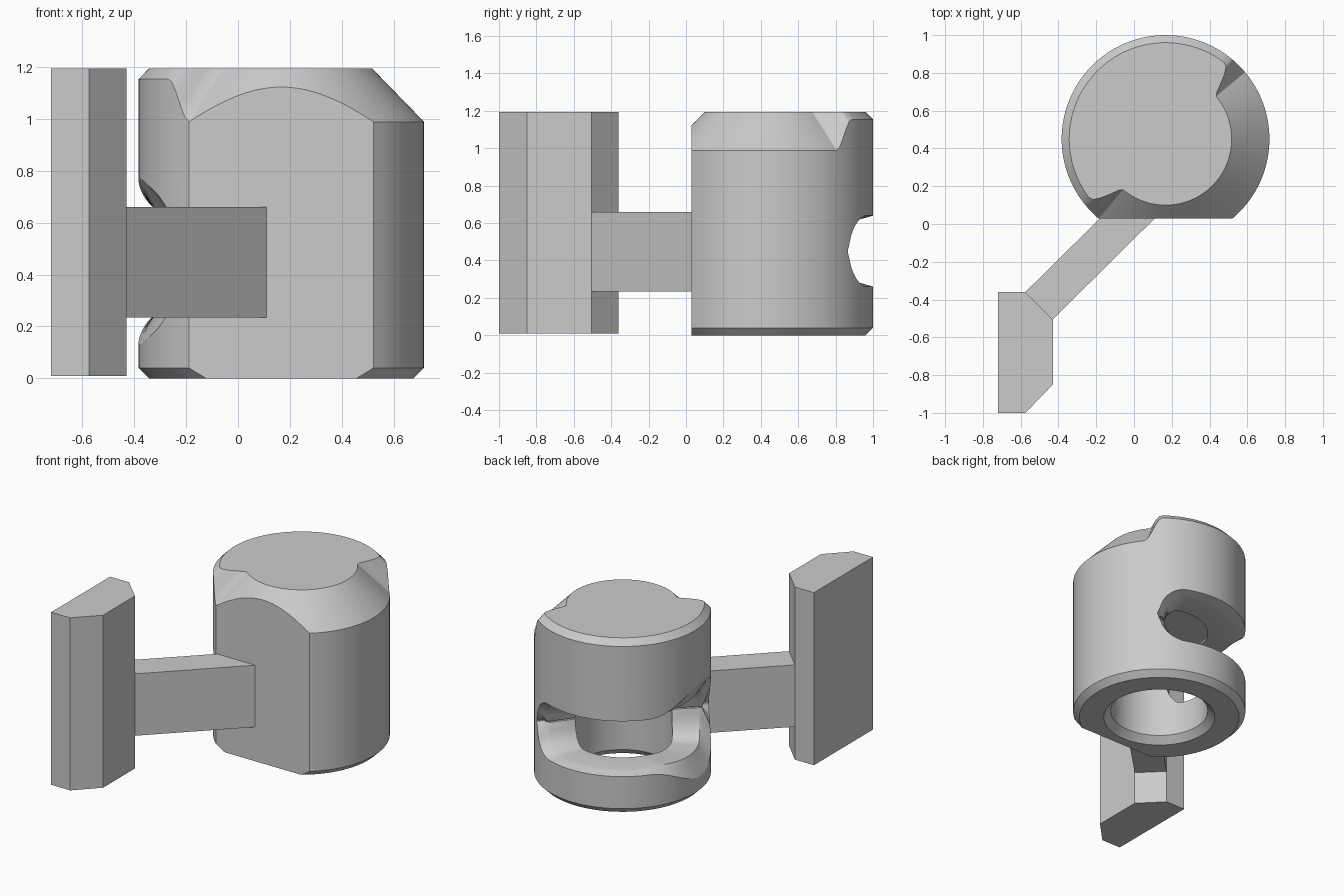
import bpy
import bmesh
from math import sin, cos, radians, sqrt, pi

cube = bpy.data.objects.get("Cube")
if cube:
    bpy.data.objects.remove(cube, do_unlink=True)

CX, CY, R, H = 0.167, 0.45, 0.55, 1.195   # body centre, radius, height
SLOT_Z = 0.45                             # mid height of the side window

grey = bpy.data.materials.new("plain grey")
grey.use_nodes = True
grey.diffuse_color = (0.6, 0.6, 0.6, 1)
grey.node_tree.nodes["Principled BSDF"].inputs["Base Color"].default_value = (0.6, 0.6, 0.6, 1)


def finish(name, bm):
    """Turn a bmesh into a grey object."""
    bmesh.ops.remove_doubles(bm, verts=bm.verts, dist=1e-5)
    bmesh.ops.recalc_face_normals(bm, faces=bm.faces)
    mesh = bpy.data.meshes.new(name)
    bm.to_mesh(mesh)
    bm.free()
    mesh.materials.append(grey)
    obj = bpy.data.objects.new(name, mesh)
    bpy.context.collection.objects.link(obj)
    return obj


def prism(name, outline, z0, z1):
    """Extrude a plan outline between two heights."""
    bm = bmesh.new()
    base = bm.faces.new([bm.verts.new((x, y, z0)) for x, y in outline])
    top = bmesh.ops.extrude_face_region(bm, geom=[base])["geom"]
    bmesh.ops.translate(bm, vec=(0, 0, z1 - z0),
                        verts=[v for v in top if isinstance(v, bmesh.types.BMVert)])
    return finish(name, bm)


def sweep(name, section, angles, closed):
    """Loft an (r, z) section that may vary with the angle around the body axis."""
    bm = bmesh.new()
    rings = []
    for a in angles:
        t = radians(a)
        rings.append([bm.verts.new((CX + r * cos(t), CY + r * sin(t), z))
                      for r, z in section(a)])
    n = len(rings[0])
    pairs = list(zip(rings, rings[1:]))
    if closed:
        pairs.append((rings[-1], rings[0]))
    else:
        bm.faces.new(rings[0])
        bm.faces.new(rings[-1])
    for p, q in pairs:
        for i in range(n if not closed else n - 1):
            j = (i + 1) % n
            bm.faces.new((p[i], p[j], q[j], q[i]))
    return finish(name, bm)


def cut(target, cutter):
    """Subtract the cutter and remove it."""
    mod = target.modifiers.new("cut", "BOOLEAN")
    mod.operation = "DIFFERENCE"
    mod.solver = "EXACT"
    mod.object = cutter
    bpy.context.view_layer.objects.active = target
    bpy.ops.object.modifier_apply(modifier=mod.name)
    bpy.data.objects.remove(cutter, do_unlink=True)


def body_section(a):
    """Deep top chamfer on one half, shallow on the other, with short ramps."""
    off = abs((a + 45 + 180) % 360 - 180)
    f = min(max((off - 85) / 12, 0), 1)
    f = f * f * (3 - 2 * f)
    c = 0.2 + (0.04 - 0.2) * f
    return [(0, 0), (R - 0.04, 0), (R, 0.04), (R, H - c * 1.03), (R - c, H), (0, H)]


def window_section(a):
    """Round-ended slot, bevelled at the rim and flared on one side."""
    def half(start, end, height, flare):
        w = 19
        d = max(start + w - a, a - (end - w), 0) / w
        bump = cos(min(abs(a - 188) / 46, 1) * pi / 2) ** 2
        return max((height + flare * bump) * sqrt(max(1 - d * d, 0)), 0.004)
    levels = [(0.22, half(54, 222, 0.17, 0.01)),
              (0.48, half(54, 222, 0.17, 0.02)),
              (0.50, half(53, 223, 0.175, 0.055)),
              (R, half(50, 227, 0.19, 0.13)),
              (0.62, half(50, 227, 0.19, 0.13))]
    return ([(r, SLOT_Z - h) for r, h in levels]
            + [(r, SLOT_Z + h) for r, h in reversed(levels)])


def bore_section(a):
    return [(0, -0.05), (0.405, -0.05), (0.31, 0.045), (0.31, 0.64), (0, 0.64)]


# Round body with flat front, bottom bore and side window
body = sweep("round_body", body_section, [i * 2.5 for i in range(144)], True)
cut(body, prism("flat_cutter", [(-1, -1), (1, -1), (1, 0.03), (-1, 0.03)], -0.5, 2))
cut(body, sweep("bore_cutter", bore_section, [i * 5 for i in range(72)], True))
cut(body, sweep("window_cutter", window_section,
                [49 + i * 1.5 for i in range(120)], False))

# Diagonal arm and upright end plate
arm = prism("diagonal_arm",
            [(-0.575, -0.36), (-0.43, -0.505), (0.11, 0.03), (-0.18, 0.03)], 0.235, 0.66)
plate = prism("end_plate",
              [(-0.72, -0.36), (-0.72, -1), (-0.575, -1), (-0.43, -0.85),
               (-0.43, -0.505), (-0.575, -0.36)], 0.01, H)

# Smooth the round walls, keep the edges crisp
bpy.ops.object.select_all(action="DESELECT")
body.select_set(True)
bpy.context.view_layer.objects.active = body
bpy.ops.object.shade_smooth_by_angle(angle=radians(25))
